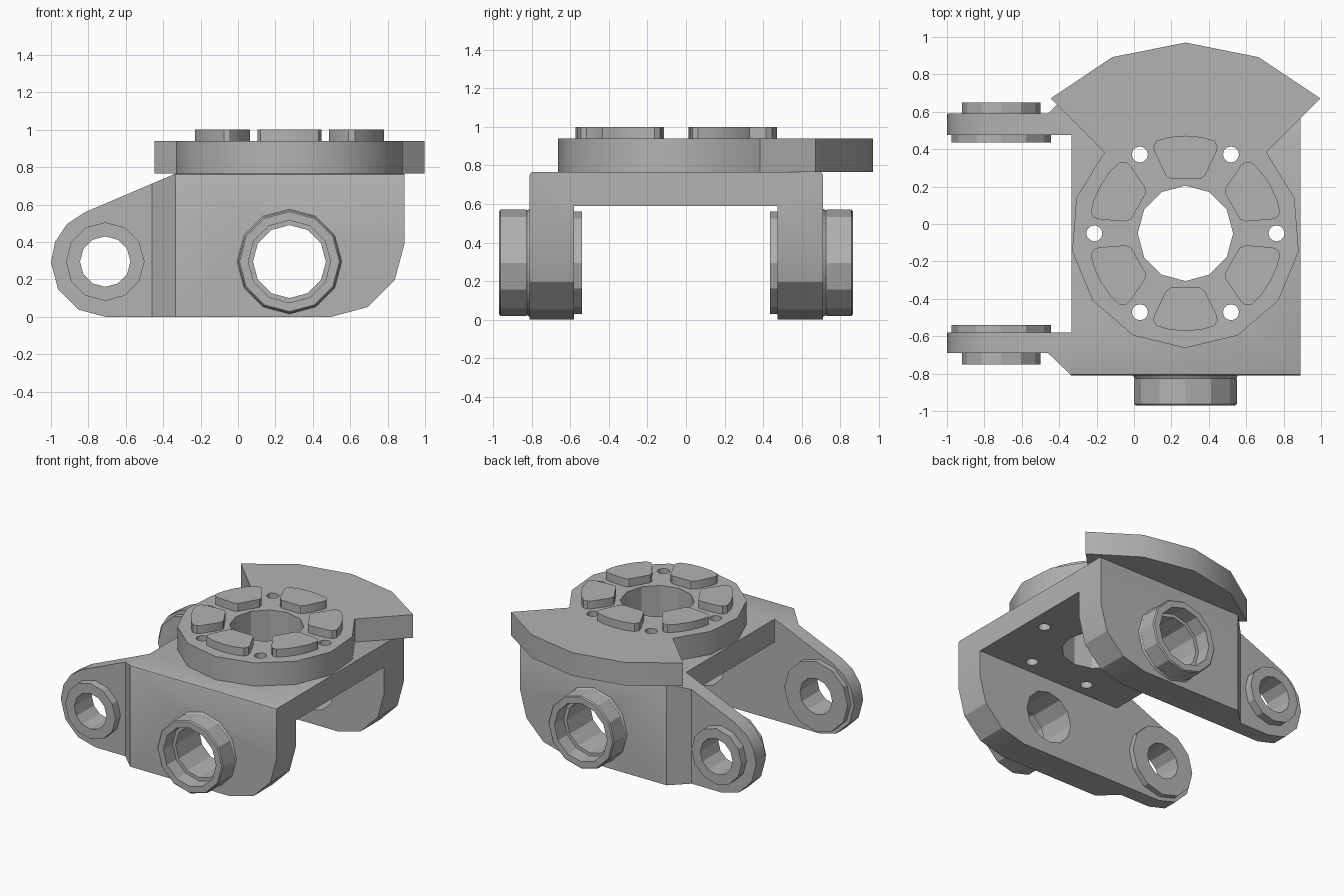
import bpy, bmesh
from math import sin, cos, pi, radians
from mathutils import Matrix, Vector

if "Cube" in bpy.data.objects:
    bpy.data.objects.remove(bpy.data.objects["Cube"])

grey = bpy.data.materials.new("machined grey")
grey.use_nodes = True
tone = (0.45, 0.45, 0.45, 1)
grey.diffuse_color = tone
grey.node_tree.nodes["Principled BSDF"].inputs["Base Color"].default_value = tone

BORE = Vector((0.275, 0, 0.295))     # main trunnion axis
LUG = Vector((-0.71, 0, 0.295))      # side lug axis
HUB = Vector((0.275, -0.05, 0))      # turntable axis
FRONT, BACK = -0.81, 0.71
IN_FRONT, IN_BACK = -0.58, 0.475
DECK, TABLE = 0.765, 0.94


def arc(cx, cy, r, start, end, n):
    """Points on an arc, angles in degrees."""
    angles = [radians(start + (end - start) * i / n) for i in range(n + 1)]
    return [(cx + r * cos(a), cy + r * sin(a)) for a in angles]


def make(name, bm):
    bmesh.ops.recalc_face_normals(bm, faces=bm.faces)
    mesh = bpy.data.meshes.new(name)
    bm.to_mesh(mesh)
    bm.free()
    obj = bpy.data.objects.new(name, mesh)
    bpy.context.collection.objects.link(obj)
    mesh.materials.append(grey)
    return obj


def prism(name, outline, lo, hi, axis="Z"):
    """Extrude an outline along Z, or an x-z outline along Y."""
    bm = bmesh.new()
    place = (lambda p, h: (p[0], p[1], h)) if axis == "Z" else (lambda p, h: (p[0], h, p[1]))
    face = bm.faces.new([bm.verts.new(place(p, lo)) for p in outline])
    grown = bmesh.ops.extrude_face_region(bm, geom=[face])["geom"]
    shift = (0, 0, hi - lo) if axis == "Z" else (0, hi - lo, 0)
    bmesh.ops.translate(bm, vec=shift, verts=[v for v in grown if isinstance(v, bmesh.types.BMVert)])
    return make(name, bm)


def disc(center, r, lo, hi, axis="Z", sides=12):
    cy = center.y if axis == "Z" else center.z
    return prism("cutter", arc(center.x, cy, r, 90, 450, sides)[:-1], lo, hi, axis)


def box(x0, x1, y0, y1, lo, hi):
    return prism("cutter", [(x0, y0), (x1, y0), (x1, y1), (x0, y1)], lo, hi)


def cut(obj, cutters):
    for tool in cutters:
        mod = obj.modifiers.new("cut", "BOOLEAN")
        mod.operation, mod.solver, mod.object = "DIFFERENCE", "EXACT", tool
        bpy.context.view_layer.objects.active = obj
        bpy.ops.object.modifier_apply(modifier=mod.name)
        bpy.data.objects.remove(tool)


def ring(name, center, profile):
    """Turn a closed (radius, y) section about an axis along y."""
    bm = bmesh.new()
    sides = 12
    loops = []
    for i in range(sides):
        a = 2 * pi * i / sides
        loops.append([bm.verts.new((center.x + r * sin(a), y, center.z + r * cos(a)))
                      for r, y in profile])
    n = len(profile)
    for i in range(sides):
        a, b = loops[i], loops[(i + 1) % sides]
        for j in range(n):
            k = (j + 1) % n
            bm.faces.new((a[j], b[j], b[k], a[k]))
    return make(name, bm)


# Yoke: side silhouette with two rounded lower ends
outline = (arc(LUG.x, 0.29, 0.29, 112, 180, 3) + arc(LUG.x, 0.29, 0.29, 180, 270, 3)[1:]
           + arc(0.5, 0.39, 0.39, 270, 360, 3) + [(0.89, DECK), (-0.335, DECK)])
yoke = prism("yoke", outline, FRONT, BACK, "Y")

# Softened long top edges
bm = bmesh.new()
bm.from_mesh(yoke.data)
top = [e for e in bm.edges
       if all(abs(v.co.z - DECK) < 1e-4 for v in e.verts)
       and abs(e.verts[0].co.y - e.verts[1].co.y) < 1e-4]
bmesh.ops.bevel(bm, geom=top, offset=0.015, segments=2, affect="EDGES", profile=0.5)
bm.to_mesh(yoke.data)
bm.free()

bolt_spots = [HUB + Matrix.Rotation(k * pi / 3, 3, "Z") @ Vector((0.487, 0, 0)) for k in range(6)]


def deck_holes():
    return [disc(HUB, 0.255, 0.5, 1.1)] + [disc(p, 0.043, 0.5, 1.1) for p in bolt_spots]


# Arch, lug gap, lug steps, pin bores and deck holes
steps = [[(-0.335, FRONT), (-0.46, -0.69), (-1.2, -0.69), (-1.2, -1), (-0.335, -1)],
         [(-0.335, BACK), (-0.46, 0.59), (-1.2, 0.59), (-1.2, 1), (-0.335, 1)]]
cut(yoke, [box(-1.5, 1.5, IN_FRONT, IN_BACK, -0.5, 0.59),
           box(-1.5, -0.335, IN_FRONT, IN_BACK, -0.4, 1.2)]
    + [prism("cutter", s, -0.5, 1.5) for s in steps]
    + [disc(BORE, 0.195, -1.5, 1.5, "Y"), disc(LUG, 0.135, -1.4, 1.4, "Y")]
    + deck_holes())

# Trunnion bosses and lug bosses on both arms
parts = [yoke]
for side, face, end, inner, lug_face, lug_end in (
        ("front", FRONT, -0.97, IN_FRONT, -0.69, -0.75),
        ("back", BACK, 0.865, IN_BACK, 0.59, 0.65)):
    s = -1 if side == "front" else 1
    parts.append(ring(side + "_trunnion_boss", BORE, [
        (0.195, face), (0.28, face), (0.272, face + s * 0.015), (0.275, face + s * 0.02),
        (0.275, end - s * 0.008), (0.267, end), (0.22, end),
        (0.22, end - s * 0.11), (0.195, end - s * 0.11)]))
    parts.append(ring(side + "_outer_lug_boss", LUG, [
        (0.135, lug_face), (0.21, lug_face), (0.21, lug_end), (0.135, lug_end)]))
    parts.append(ring(side + "_inner_lug_boss", LUG, [
        (0.135, inner), (0.265, inner), (0.265, inner - s * 0.04), (0.135, inner - s * 0.04)]))

# Turntable with wide rear sector
table = prism("turntable", arc(HUB.x, HUB.y, 0.613, 135, 405, 10)
              + arc(HUB.x, HUB.y, 1.02, 45, 135, 4), DECK, TABLE)
cut(table, deck_holes())
parts.append(table)

# Six rounded drive pads
half = [(0.29, 0.08), (0.31, 0.105), (0.435, 0.165), (0.465, 0.172), (0.495, 0.155), (0.515, 0.085)]
section = half + [(0.522, 0)] + [(r, -t) for r, t in reversed(half)]
for k in range(6):
    turn = Matrix.Rotation(radians(30 + 60 * k), 2)
    points = [turn @ Vector(p) + HUB.xy for p in section]
    parts.append(prism("drive_pad_%d" % (k + 1), points, TABLE, 1.0))

bpy.ops.object.select_all(action="DESELECT")
for obj in parts:
    obj.select_set(True)
bpy.context.view_layer.objects.active = yoke
bpy.ops.object.shade_smooth_by_angle(angle=radians(28))
